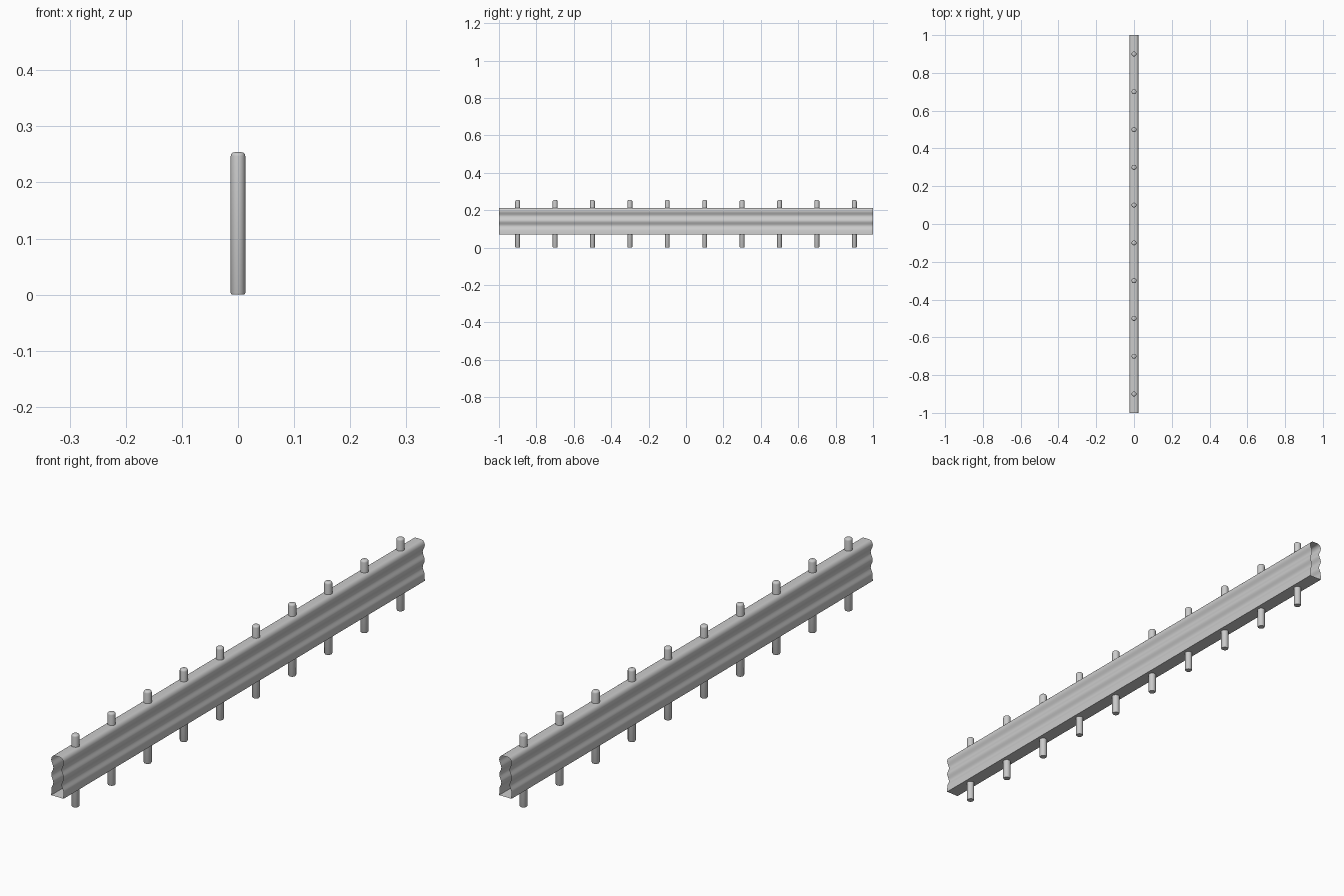
import bpy, bmesh, math

if "Cube" in bpy.data.objects:
    bpy.data.objects.remove(bpy.data.objects["Cube"])


def finish(bm, name):
    bmesh.ops.recalc_face_normals(bm, faces=bm.faces)
    mesh = bpy.data.meshes.new(name)
    bm.to_mesh(mesh)
    bm.free()
    obj = bpy.data.objects.new(name, mesh)
    bpy.context.collection.objects.link(obj)
    bpy.ops.object.select_all(action='DESELECT')
    obj.select_set(True)
    bpy.context.view_layer.objects.active = obj
    bpy.ops.object.shade_smooth_by_angle(angle=math.radians(40))
    return obj


# Rail: half cross-section (x, z) with two grooves and a rounded top
half = [(0.024, 0.07)]
for i in range(1, 25):
    z = 0.09 + 0.105 * i / 25
    # ripple: bulges at z = 0.09, 0.143, 0.195, grooves in between
    half.append((0.020 + 0.004 * math.cos(2 * math.pi * (z - 0.09) / 0.0525), z))
for i in range(0, 9):
    a = math.pi / 2 * i / 8
    half.append((0.010 + 0.014 * math.cos(a), 0.195 + 0.017 * math.sin(a)))
profile = half + [(-x, z) for x, z in reversed(half)]

# Sweep the closed section along y, leaving both ends open
bm = bmesh.new()
ends = [[bm.verts.new((x, y, z)) for x, z in profile] for y in (-1, 1)]
n = len(profile)
for i in range(n):
    j = (i + 1) % n
    bm.faces.new((ends[0][i], ends[0][j], ends[1][j], ends[1][i]))
finish(bm, "rail")


# Posts: lathed pins with rounded tops and a slight chamfer at the foot
def add_post(name, y, r=0.013, h=0.254, rnd=0.007, sides=24):
    pts = [(r - 0.0015, 0), (r, 0.003)]
    for i in range(5):
        a = math.pi / 2 * i / 4
        pts.append((r - rnd + rnd * math.cos(a), h - rnd + rnd * math.sin(a)))
    bm = bmesh.new()
    rings = [[bm.verts.new((pr * math.cos(2 * math.pi * k / sides),
                            y + pr * math.sin(2 * math.pi * k / sides), pz))
              for k in range(sides)] for pr, pz in pts]
    for lo, hi in zip(rings, rings[1:]):
        for k in range(sides):
            m = (k + 1) % sides
            bm.faces.new((lo[k], lo[m], hi[m], hi[k]))
    bm.faces.new(rings[0][::-1])
    bm.faces.new(rings[-1])
    finish(bm, name)


for i in range(10):
    add_post(f"post_{i + 1}", -0.9 + 0.2 * i)
